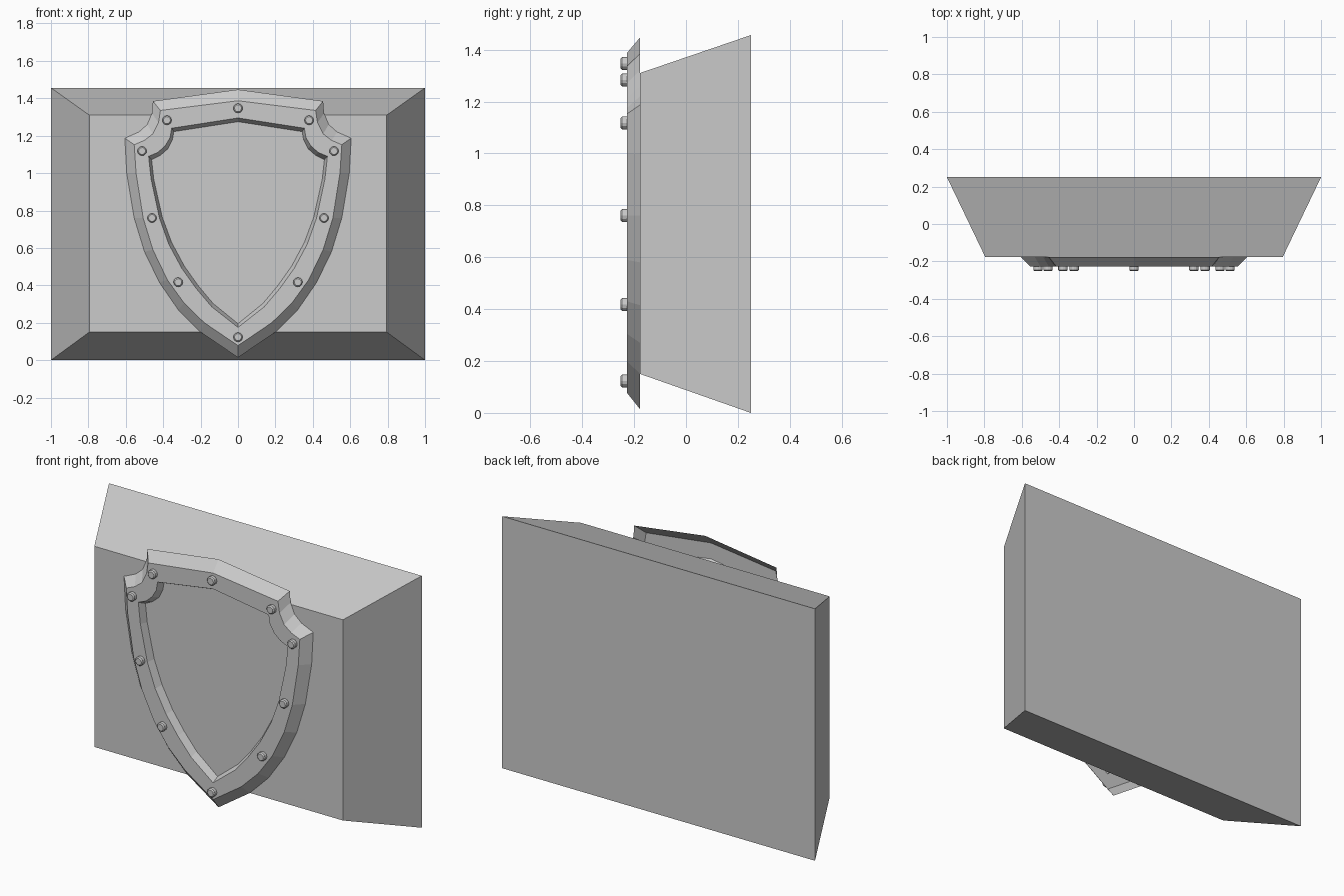
import bpy, bmesh, math
from mathutils import Matrix

if "Cube" in bpy.data.objects:
    bpy.data.objects.remove(bpy.data.objects["Cube"])


def finish(bm, name):
    bmesh.ops.recalc_face_normals(bm, faces=bm.faces[:])
    mesh = bpy.data.meshes.new(name)
    bm.to_mesh(mesh)
    bm.free()
    obj = bpy.data.objects.new(name, mesh)
    bpy.context.collection.objects.link(obj)
    return obj


def ring(bm, half, y):
    """Closed symmetric outline from a right-hand half profile (top to tip)."""
    pts = half + [(-x, z) for x, z in half[-2:0:-1]]
    return [bm.verts.new((x, y, z)) for x, z in pts]


def bridge(bm, a, b):
    n = len(a)
    for i in range(n):
        j = (i + 1) % n
        bm.faces.new((a[i], a[j], b[j], b[i]))


# Tapered backing block
bm = bmesh.new()
back = [bm.verts.new((x, 0.25, z)) for x, z in ((-1, 0), (1, 0), (1, 1.456), (-1, 1.456))]
front = [bm.verts.new((x, -0.177, z)) for x, z in
         ((-0.795, 0.15), (0.795, 0.15), (0.795, 1.31), (-0.795, 1.31))]
bridge(bm, back, front)
bm.faces.new(back)
bm.faces.new(front)
finish(bm, "backing_block")

# Half profiles of the shield, apex to tip
outer = [(0, 1.447), (.455, 1.385), (.46, 1.32), (.485, 1.26), (.53, 1.22), (.605, 1.187),
         (.595, 1.0), (.555, .76), (.5, .58), (.42, .415), (.32, .27), (.2, .15), (0, .014)]
rim = [(0, 1.387), (.415, 1.335), (.425, 1.27), (.455, 1.21), (.5, 1.175), (.555, 1.152),
       (.545, 1.0), (.507, .76), (.455, .59), (.378, .43), (.288, .305), (.18, .2), (0, .078)]
opening = [(0, 1.295), (.355, 1.24), (.363, 1.19), (.39, 1.145), (.43, 1.11), (.478, 1.09),
           (.465, .97), (.42, .76), (.37, .62), (.3, .49), (.225, .385), (.14, .285), (0, .175)]
panel = [(0, 1.275), (.343, 1.222), (.35, 1.18), (.375, 1.13), (.415, 1.095), (.462, 1.072),
         (.45, .965), (.405, .765), (.355, .63), (.287, .503), (.214, .4), (.133, .303), (0, .195)]

# Hollow frame: sloped outside, flat front, inner wall
bm = bmesh.new()
rings = [ring(bm, outer, -0.177), ring(bm, rim, -0.228),
         ring(bm, opening, -0.228), ring(bm, panel, -0.186)]
for a, b in zip(rings, rings[1:]):
    bridge(bm, a, b)
finish(bm, "shield_frame")

# Recessed shield face
bm = bmesh.new()
bm.faces.new(ring(bm, panel, -0.186)[::-1])
face = bm.faces[:] if bm.faces else []
bmesh.ops.triangulate(bm, faces=face)
shield_face = finish(bm, "shield_face")
if shield_face.data.polygons[0].normal.y > 0:
    shield_face.data.flip_normals()

# Rivets around the frame
rivets = [(0, 1.347), (.38, 1.283), (.513, 1.118), (.46, .76), (.32, .417), (0, .123)]
for x, z in rivets + [(-x, z) for x, z in rivets if x]:
    bm = bmesh.new()
    bmesh.ops.create_cone(bm, cap_ends=True, segments=12, radius1=0.025, radius2=0.025,
                          depth=0.024,
                          matrix=Matrix.Translation((x, -0.240, z)) @ Matrix.Rotation(math.pi / 2, 4, 'X'))
    # Chamfer the outer edge of the head
    edge = [e for e in bm.edges if all(v.co.y < -0.245 for v in e.verts)]
    bmesh.ops.bevel(bm, geom=edge, offset=0.006, segments=1, affect='EDGES')
    finish(bm, "rivet")
